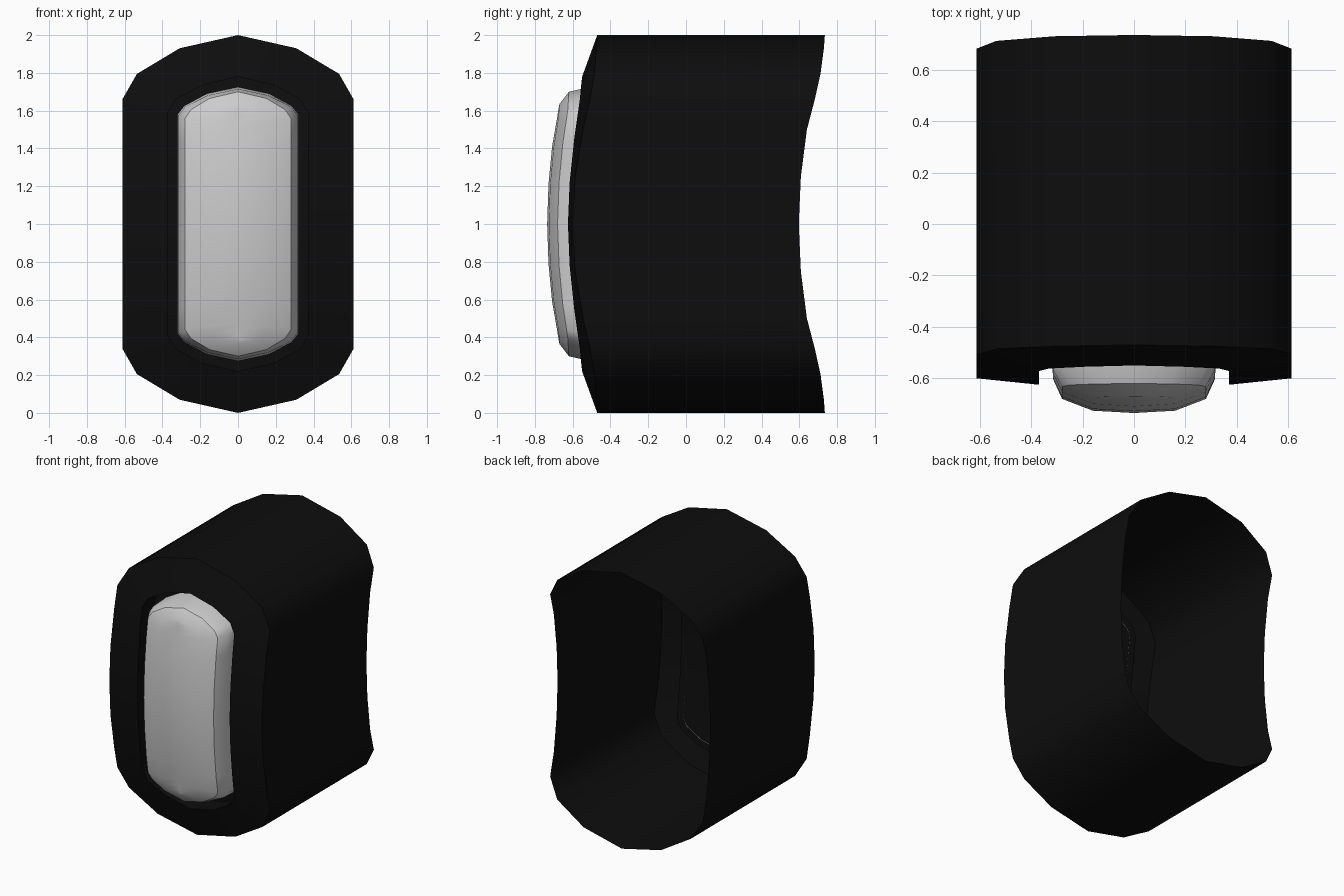
import bpy, bmesh, math

if "Cube" in bpy.data.objects:
    bpy.data.objects.remove(bpy.data.objects["Cube"])


def ring(xs, zs, ys):
    """Mirror a quarter outline (top centre to side middle) into a closed loop."""
    q = [(x, y, z) for x, z, y in zip(xs, zs, ys)]
    low = [(x, y, 2 - z) for x, y, z in reversed(q[:-1])]
    right = q + low
    left = [(-x, y, z) for x, y, z in reversed(right[1:-1])]
    return right + left


def loft(name, rings, colour=None):
    """Skin consecutive loops; a loop lying on x = 0 closes the cap."""
    bm = bmesh.new()
    rows = [[bm.verts.new(p) for p in r] for r in rings]
    for a, b in zip(rows, rows[1:]):
        for i in range(len(a)):
            j = (i + 1) % len(a)
            bm.faces.new((a[i], a[j], b[j], b[i]))
    bmesh.ops.remove_doubles(bm, verts=bm.verts, dist=0.0005)
    bmesh.ops.recalc_face_normals(bm, faces=bm.faces)
    # make the front cap look towards -y
    cap = min(bm.faces, key=lambda f: abs(f.calc_center_median().x) + abs(f.calc_center_median().z - 1))
    if cap.normal.y > 0:
        bmesh.ops.reverse_faces(bm, faces=bm.faces)
    me = bpy.data.meshes.new(name)
    bm.to_mesh(me)
    bm.free()
    ob = bpy.data.objects.new(name, me)
    bpy.context.collection.objects.link(ob)
    if colour:
        mat = bpy.data.materials.new(name + "_colour")
        mat.diffuse_color = colour
        mat.use_nodes = True
        mat.node_tree.nodes["Principled BSDF"].inputs["Base Color"].default_value = mat.diffuse_color
        me.materials.append(mat)
    bpy.ops.object.select_all(action='DESELECT')
    ob.select_set(True)
    bpy.context.view_layer.objects.active = ob
    bpy.ops.object.shade_smooth_by_angle(angle=math.radians(35))
    return ob


# Housing: open-backed sleeve, bevelled front lip and closed recess
out_x = [0, .31, .535, .612, .612, .612, .612]
out_z = [2, 1.93, 1.795, 1.66, 1.5, 1.25, 1]
in_x = [0, .19, .33, .37, .37, .37, .37]
in_z = [1.78, 1.735, 1.66, 1.59, 1.45, 1.22, 1]
back_y = [.735, .73, .712, .682, .64, .608, .597]
front_y = [-.47, -.475, -.485, -.508, -.545, -.587, -.6]
lip_y = [-.55, -.555, -.562, -.572, -.592, -.616, -.625]
floor_y = [y + .15 for y in lip_y]
loft("housing", [
    ring(out_x, out_z, back_y),
    ring(out_x, out_z, front_y),
    ring(in_x, in_z, lip_y),
    ring(in_x, in_z, floor_y),
    ring([0] * 7, in_z, floor_y),
], (.004, .004, .004, 1))

# Button: domed insert seated on the recess floor
loft("button", [
    ring([0, .165, .285, .32, .32, .32, .32],
         [1.725, 1.69, 1.625, 1.58, 1.44, 1.22, 1], floor_y),
    ring([0, .162, .28, .315, .315, .315, .315],
         [1.715, 1.68, 1.62, 1.575, 1.44, 1.22, 1],
         [-.555, -.558, -.562, -.565, -.58, -.597, -.603]),
    ring([0, .15, .25, .28, .28, .28, .28],
         [1.7, 1.665, 1.605, 1.56, 1.43, 1.22, 1],
         [-.62, -.622, -.626, -.632, -.652, -.672, -.68]),
    ring([0, .085, .14, .16, .16, .16, .16],
         [1.635, 1.62, 1.58, 1.54, 1.42, 1.21, 1],
         [-.67, -.671, -.674, -.679, -.699, -.719, -.726]),
    ring([0] * 7, [1.61, 1.59, 1.565, 1.53, 1.41, 1.21, 1],
         [-.675, -.678, -.682, -.688, -.709, -.728, -.735]),
])
